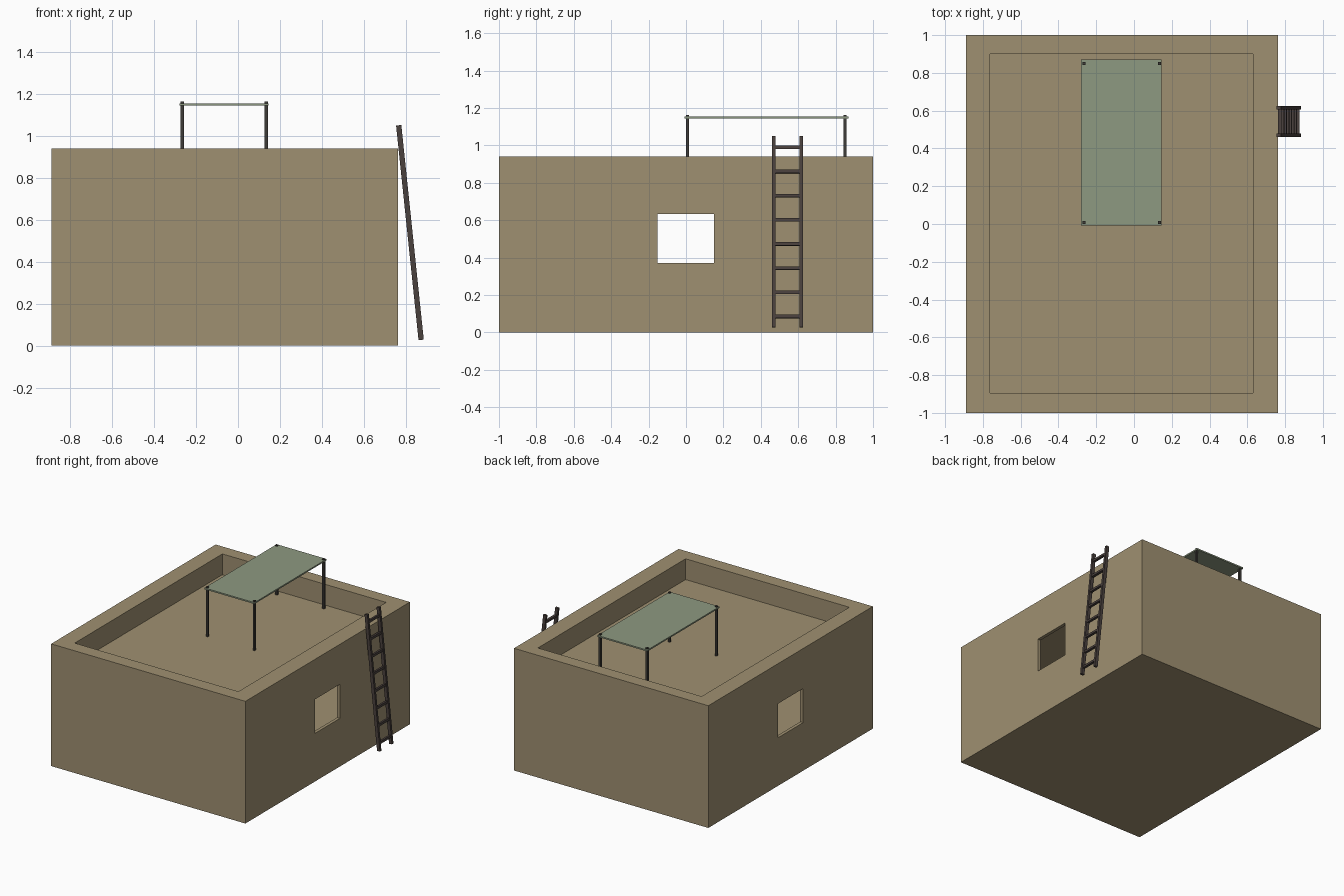
import bpy, bmesh, math
from mathutils import Matrix, Vector

if "Cube" in bpy.data.objects:
    bpy.data.objects.remove(bpy.data.objects["Cube"])


def material(name, rgb):
    m = bpy.data.materials.new(name)
    m.diffuse_color = (*rgb, 1)
    m.use_nodes = True
    m.node_tree.nodes["Principled BSDF"].inputs["Base Color"].default_value = m.diffuse_color
    return m


MUD = material("mud_brick", (0.347, 0.279, 0.165))
SAGE = material("sage_cloth", (0.270, 0.319, 0.220))
WOOD = material("dark_wood", (0.068, 0.052, 0.047))
POLE = material("dark_pole", (0.048, 0.044, 0.038))


def box(name, lo, hi, mat):
    """Axis-aligned box between two corners."""
    lo, hi = Vector(lo), Vector(hi)
    bm = bmesh.new()
    bmesh.ops.create_cube(bm, size=1, matrix=Matrix.Translation((lo + hi) / 2)
                          @ Matrix.Diagonal((*(hi - lo), 1)))
    me = bpy.data.meshes.new(name)
    bm.to_mesh(me)
    bm.free()
    me.materials.append(mat)
    ob = bpy.data.objects.new(name, me)
    bpy.context.collection.objects.link(ob)
    return ob


def carve(target, lo, hi):
    """Cut a box-shaped hole and apply the cut."""
    cutter = box("cutter", lo, hi, MUD)
    cutter.hide_render = True
    mod = target.modifiers.new("cut", 'BOOLEAN')
    mod.operation, mod.solver, mod.object = 'DIFFERENCE', 'EXACT', cutter
    bpy.context.view_layer.objects.active = target
    bpy.ops.object.modifier_apply(modifier=mod.name)
    bpy.data.objects.remove(cutter)


# House block: roof terrace, hollow room, windows on both sides
X0, X1, TOP, ROOF = -0.89, 0.763, 0.94, 0.78
house = box("house", (X0, -1, 0), (X1, 1, TOP), MUD)
carve(house, (-0.763, -0.895, ROOF), (0.63, 0.9, TOP + 0.2))
carve(house, (X0 + 0.025, -0.975, 0.2), (X1 - 0.025, 0.975, 0.75))
carve(house, (X0 - 0.2, -0.152, 0.37), (X1 + 0.2, 0.15, 0.632))

# Roof canopy on four poles
box("canopy_cloth", (-0.28, -0.008, 1.144), (0.145, 0.87, 1.155), SAGE)
for i, x in enumerate((-0.265, 0.134)):
    for j, y in enumerate((0.008, 0.85)):
        box(f"canopy_pole_{i}{j}", (x - 0.008, y - 0.008, ROOF - 0.005),
            (x + 0.008, y + 0.008, 1.163), POLE)

# Leaning ladder, built upright about its foot and tilted toward the wall
FOOT, HEAD = Vector((0.873, 0, 0.027)), Vector((0.766, 0, 1.05))
run = HEAD - FOOT
tilt = Matrix.Translation(FOOT) @ Matrix.Rotation(math.atan2(run.x, run.z), 4, 'Y')
parts = []
for side, y in (("left", 0.47), ("right", 0.616)):
    parts.append(box(f"ladder_rail_{side}", (-0.0125, y - 0.009, 0),
                     (0.0125, y + 0.009, run.length), WOOD))
for i in range(8):
    z = 0.058 + i * 0.13
    parts.append(box(f"ladder_rung_{i}", (-0.009, 0.47, z - 0.009),
                     (0.009, 0.616, z + 0.009), WOOD))
for p in parts:
    p.data.transform(tilt)
